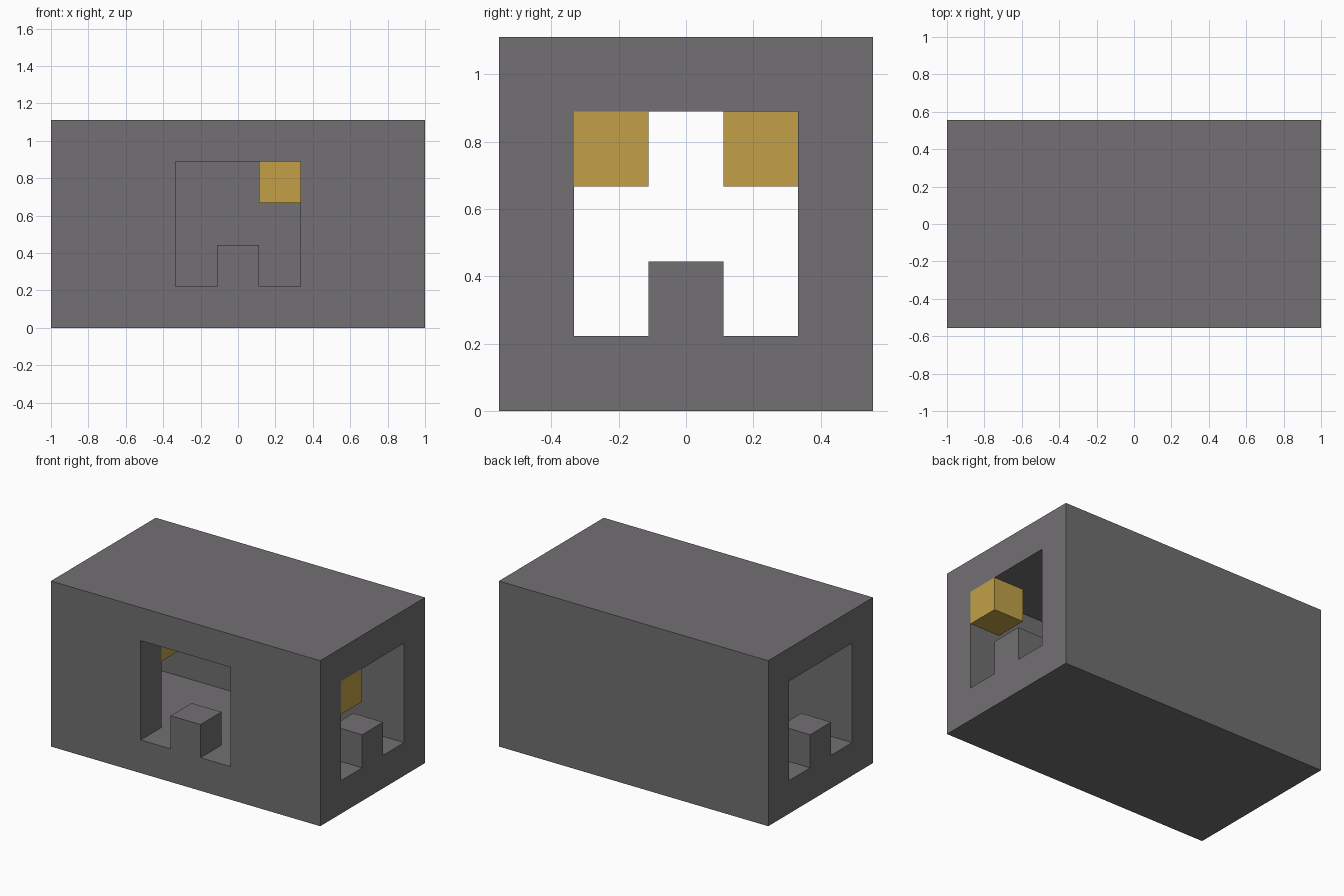
import bpy
import bmesh
from mathutils import Matrix, Vector

U = 2 / 9  # one block

cube = bpy.data.objects.get("Cube")
if cube:
    bpy.data.objects.remove(cube, do_unlink=True)


def material(name, color):
    mat = bpy.data.materials.new(name)
    mat.use_nodes = True
    mat.diffuse_color = color
    mat.node_tree.nodes["Principled BSDF"].inputs["Base Color"].default_value = color
    return mat


def add_object(name, bm, mat):
    bmesh.ops.recalc_face_normals(bm, faces=bm.faces)
    mesh = bpy.data.meshes.new(name)
    bm.to_mesh(mesh)
    bm.free()
    mesh.materials.append(mat)
    obj = bpy.data.objects.new(name, mesh)
    bpy.context.collection.objects.link(obj)
    return obj


def box(name, center, size, mat):
    """Box measured in blocks."""
    bm = bmesh.new()
    place = Matrix.Translation(Vector(center) * U) @ Matrix.Diagonal((*(Vector(size) * U), 1))
    bmesh.ops.create_cube(bm, size=1, matrix=place)
    return add_object(name, bm, mat)


def doorway(name, axis, start, end, mat):
    """Doorway outline, notched over the step, extruded along an axis."""
    half = [(0.5, 2), (0.5, 1), (1.5, 1), (1.5, 4)]
    outline = half + [(-a, z) for a, z in reversed(half)]
    bm = bmesh.new()
    points = [(start, a, z) if axis == "x" else (a, start, z) for a, z in outline]
    face = bm.faces.new([bm.verts.new(Vector(p) * U) for p in points])
    path = Vector((1, 0, 0) if axis == "x" else (0, 1, 0)) * (end - start) * U
    swept = bmesh.ops.extrude_face_region(bm, geom=[face], use_keep_orig=True)
    moved = [g for g in swept["geom"] if isinstance(g, bmesh.types.BMVert)]
    bmesh.ops.translate(bm, verts=moved, vec=path)
    return add_object(name, bm, mat)


stone = material("stone_grey", (0.168, 0.162, 0.168, 1))
gold = material("lamp_gold", (0.54, 0.35, 0.061, 1))

# Solid block hollowed into a hall with three stepped doorways
shell = box("hall_shell", (0, 0, 2.5), (9, 5, 5), stone)
cutters = [
    box("hall_cutter", (0, 0, 2.5), (7, 3, 3), stone),
    doorway("end_doors_cutter", "x", -5, 5, stone),
    doorway("front_door_cutter", "y", -3, -1, stone),
]
bpy.context.view_layer.objects.active = shell
for cutter in cutters:
    cutter.hide_render = True
    mod = shell.modifiers.new(cutter.name, "BOOLEAN")
    mod.operation = "DIFFERENCE"
    mod.solver = "EXACT"
    mod.object = cutter
    bpy.ops.object.modifier_apply(modifier=mod.name)
    bpy.data.objects.remove(cutter, do_unlink=True)

# Lamps under the ceiling
lamps = {"doorway_lamp": (4, -1), "front_wall_lamp": (-2, -1), "back_wall_lamp": (1, 1)}
for name, (x, y) in lamps.items():
    box(name, (x, y, 3.5), (1, 1, 1), gold)
